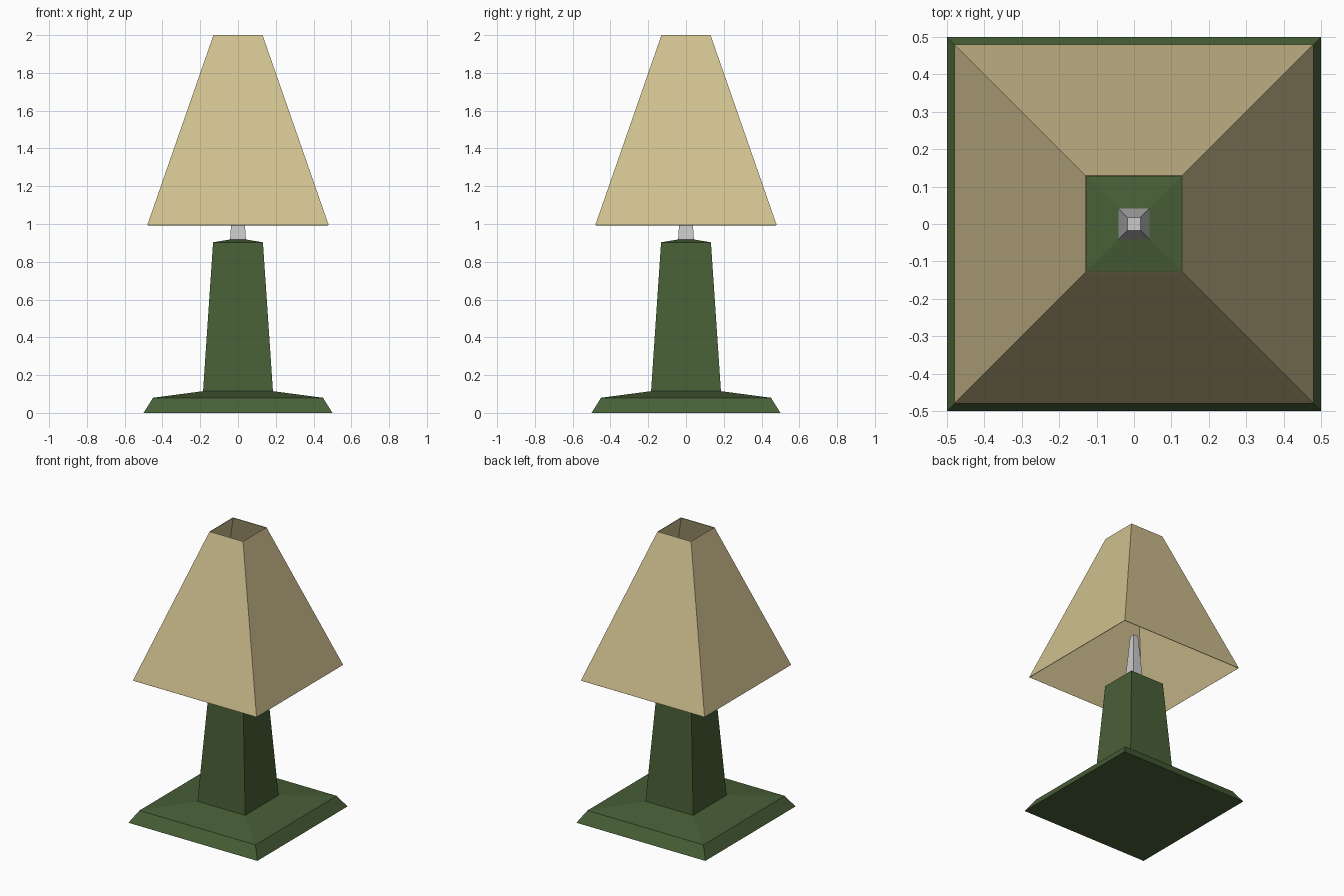
import bpy, bmesh

if "Cube" in bpy.data.objects:
    bpy.data.objects.remove(bpy.data.objects["Cube"])


def material(name, rgb):
    mat = bpy.data.materials.new(name)
    mat.diffuse_color = (*rgb, 1)
    mat.use_nodes = True
    mat.node_tree.nodes["Principled BSDF"].inputs["Base Color"].default_value = mat.diffuse_color
    return mat


def square_loft(name, profile, mat=None, cap_bottom=False, cap_top=False):
    """Stack of square rings given as (half width, height), joined by flat sides."""
    bm = bmesh.new()
    rings = [[bm.verts.new((sx * h, sy * h, z))
              for sx, sy in ((-1, -1), (1, -1), (1, 1), (-1, 1))]
             for h, z in profile]
    for low, high in zip(rings, rings[1:]):
        for i in range(4):
            j = (i + 1) % 4
            bm.faces.new((low[i], low[j], high[j], high[i]))
    if cap_bottom:
        bm.faces.new(rings[0][::-1])
    if cap_top:
        bm.faces.new(rings[-1])
    mesh = bpy.data.meshes.new(name)
    bm.to_mesh(mesh)
    bm.free()
    if mat:
        mesh.materials.append(mat)
    obj = bpy.data.objects.new(name, mesh)
    bpy.context.collection.objects.link(obj)
    return obj


green = material("green_paint", (0.065, 0.115, 0.038))
cream = material("cream_fabric", (0.63, 0.53, 0.28))

# Stepped square foot
square_loft("base", [(0.5, 0), (0.45, 0.08), (0.185, 0.115)], green, cap_bottom=True)

# Tapered column with a shallow sloped top
square_loft("column", [(0.185, 0.115), (0.132, 0.903), (0.042, 0.918)], green)

# Grey stem that reaches up inside the shade
square_loft("stem", [(0.042, 0.918), (0.018, 1.265)], cap_top=True)

# Thin open shade
shade = square_loft("shade", [(0.48, 0.995), (0.13, 2.0)], cream)
wall = shade.modifiers.new("wall", 'SOLIDIFY')
wall.thickness = 0.004
wall.offset = -1
